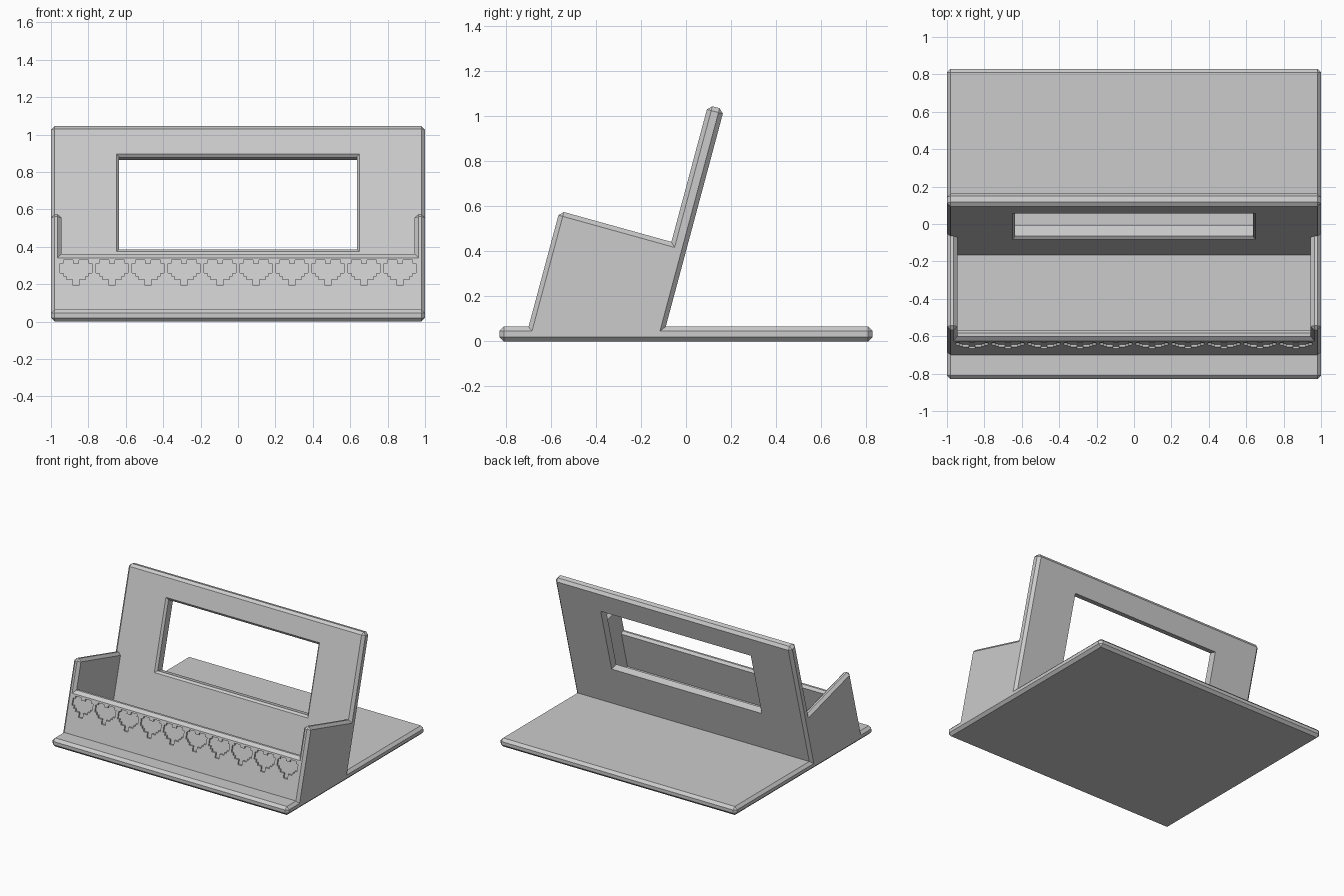
import bpy, bmesh
from mathutils import Vector

cube = bpy.data.objects.get("Cube")
if cube:
    bpy.data.objects.remove(cube)

LEAN = 0.268          # run per rise of the tilted walls
BASE = 0.065          # base plate height
CHAMFER = 0.02
INNER = 0.945         # half width between the side walls

grey = bpy.data.materials.new("light_grey")
grey.use_nodes = True
colour = (0.6, 0.6, 0.6, 1)
grey.diffuse_color = colour
grey.node_tree.nodes["Principled BSDF"].inputs["Base Color"].default_value = colour


def lean(start, z):
    """Depth of a tilted wall, given its depth at the base plate."""
    return start + LEAN * (z - BASE)


def make_object(name, bm, helper=True):
    bmesh.ops.recalc_face_normals(bm, faces=bm.faces)
    mesh = bpy.data.meshes.new(name)
    bm.to_mesh(mesh)
    bm.free()
    mesh.materials.append(grey)
    obj = bpy.data.objects.new(name, mesh)
    bpy.context.collection.objects.link(obj)
    if helper:
        obj.hide_render = True
        obj.hide_viewport = True
    return obj


def loft(bm, loops):
    """Closed solid through matching loops of points."""
    rings = [[bm.verts.new(p) for p in loop] for loop in loops]
    count = len(rings[0])
    for a, b in zip(rings, rings[1:]):
        for i in range(count):
            j = (i + 1) % count
            bm.faces.new((a[i], a[j], b[j], b[i]))
    bm.faces.new(rings[0][::-1])
    bm.faces.new(rings[-1])


def slab(profile, half):
    """Side profile stretched across the width."""
    bm = bmesh.new()
    loft(bm, [[(x, y, z) for y, z in profile] for x in (-half, half)])
    return bm


def cut(obj, cutter):
    """Subtract the cutter and bake the result."""
    mod = obj.modifiers.new("cut", 'BOOLEAN')
    mod.operation = 'DIFFERENCE'
    mod.solver = 'EXACT'
    mod.object = cutter
    graph = bpy.context.evaluated_depsgraph_get()
    mesh = bpy.data.meshes.new_from_object(obj.evaluated_get(graph))
    obj.modifiers.clear()
    obj.data = mesh
    bpy.data.objects.remove(cutter)


# Base, side walls and back rest share one side profile
corner = (lean(-0.166, 0.442), 0.442)
rest_top = (lean(-0.166, 1.05), 1.05)
outline = [(-0.83, 0), (0.83, 0), (0.83, BASE), (-0.09, BASE),
           (lean(-0.09, 1.031), 1.031), rest_top, corner,
           (lean(-0.70, 0.58), 0.58), (-0.70, BASE), (-0.83, BASE)]
stand = make_object("card_stand", slab(outline, 1), helper=False)

# Tray hollow, open above the low front wall
hollow = [(-0.166, BASE), corner, (corner[0] - 0.2, 0.9), (-0.95, 0.9),
          (-0.95, 0.36), (lean(-0.643, 0.36), 0.36), (-0.643, BASE)]
cut(stand, make_object("tray_cutter", slab(hollow, INNER)))

# Chamfer all outward edges
bm = bmesh.new()
bm.from_mesh(stand.data)
bmesh.ops.remove_doubles(bm, verts=bm.verts, dist=0.0005)
bmesh.ops.dissolve_limit(bm, angle_limit=0.02, verts=bm.verts, edges=bm.edges)
bmesh.ops.recalc_face_normals(bm, faces=bm.faces)
edges = [e for e in bm.edges
         if e.is_manifold and e.calc_face_angle_signed() > 0.3]
bmesh.ops.bevel(bm, geom=edges, offset=CHAMFER, segments=1, profile=0.5,
                affect='EDGES', clamp_overlap=True)
bm.to_mesh(stand.data)
bm.free()

# Window square to the back rest, flared at its front edge
normal = Vector((0, 1, -LEAN)).normalized()
bm = bmesh.new()
loops = []
for depth, grow in ((-0.02, 0.02), (0.015, -0.015), (0.15, -0.015)):
    loop = []
    for sx, z, sz in ((-1, 0.375, -1), (1, 0.375, -1), (1, 0.897, 1), (-1, 0.897, 1)):
        z += sz * grow
        loop.append(Vector((sx * (0.65 + grow), lean(-0.166, z), z)) + normal * depth)
    loops.append(loop)
loft(bm, loops)
cut(stand, make_object("window_cutter", bm))

# Row of stepped hearts engraved in the front wall
half = [(0, 7), (1, 7), (1, 8), (4, 8), (4, 7), (5, 7), (5, 4),
        (4, 4), (4, 3), (3, 3), (3, 2), (1, 2), (1, 0)]
heart = half + [(-x, z) for x, z in reversed(half) if x]
step = 0.017
bm = bmesh.new()
for i in range(10):
    middle = 0.1925 * (i - 4.5)
    points = [(middle + x * step, 0.192 + z * step) for x, z in heart]
    loft(bm, [[(x, lean(-0.70, z) + d, z) for x, z in points] for d in (-0.03, 0.012)])
cut(stand, make_object("heart_cutter", bm))

for poly in stand.data.polygons:
    poly.use_smooth = False
    poly.material_index = 0
